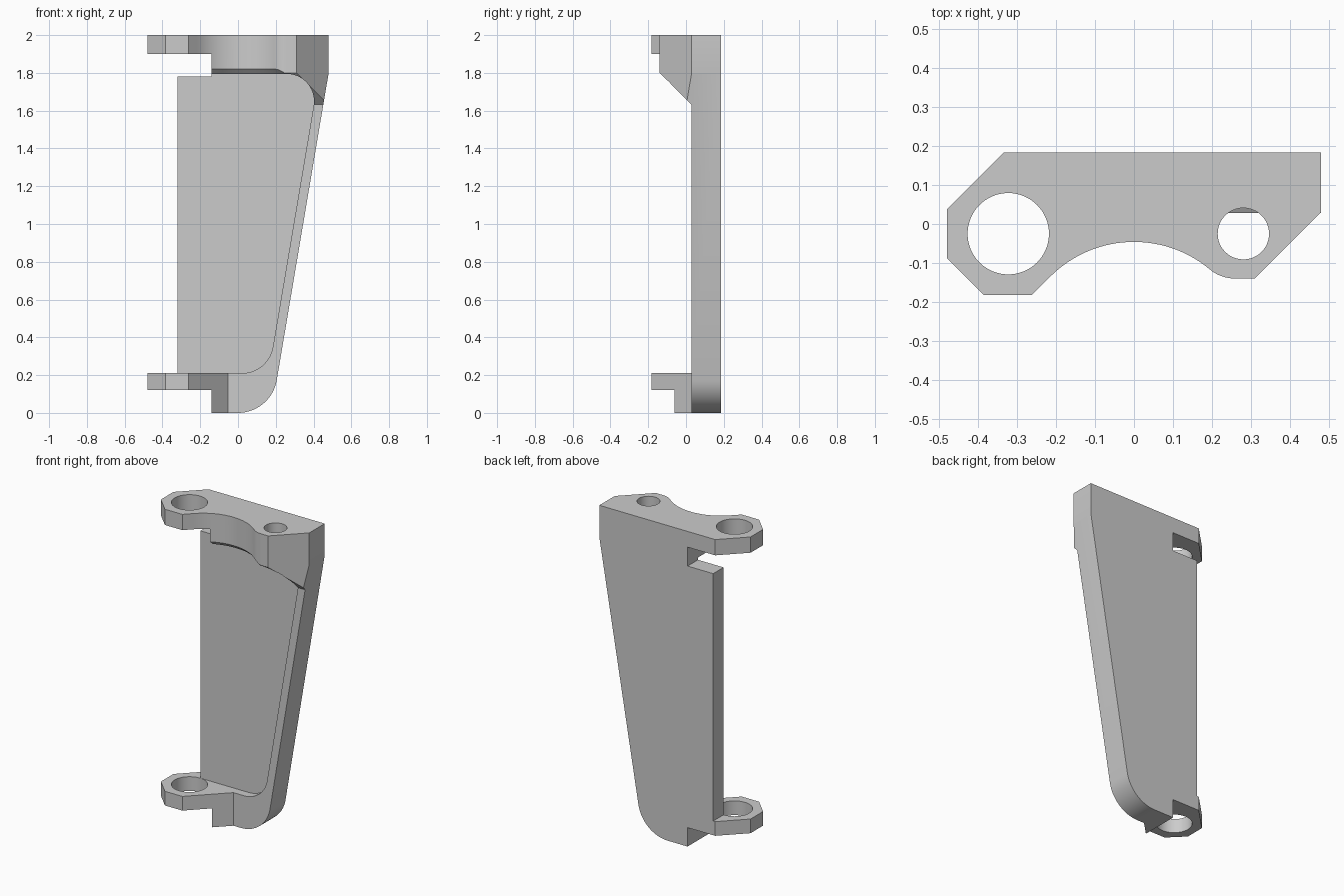
import bpy, bmesh, math
from mathutils import Vector

if "Cube" in bpy.data.objects:
    bpy.data.objects.remove(bpy.data.objects["Cube"])


def prism(name, pts, axis, lo, hi):
    """Extrude a 2D outline along an axis: x -> (y,z), y -> (x,z), z -> (x,y)."""
    place = {'x': lambda p: (lo, p[0], p[1]), 'y': lambda p: (p[0], lo, p[1]),
             'z': lambda p: (p[0], p[1], lo)}[axis]
    bm = bmesh.new()
    face = bm.faces.new([bm.verts.new(place(p)) for p in pts])
    ext = bmesh.ops.extrude_face_region(bm, geom=[face])
    move = Vector([(hi - lo) * (axis == a) for a in 'xyz'])
    bmesh.ops.translate(bm, vec=move, verts=[v for v in ext['geom'] if isinstance(v, bmesh.types.BMVert)])
    bmesh.ops.recalc_face_normals(bm, faces=bm.faces[:])
    return finish(name, bm)


def cone(name, x, y, r_lo, r_hi, lo, hi, seg=64):
    bm = bmesh.new()
    bmesh.ops.create_cone(bm, cap_ends=True, segments=seg, radius1=r_lo, radius2=r_hi, depth=hi - lo)
    bmesh.ops.translate(bm, vec=(x, y, (lo + hi) / 2), verts=bm.verts)
    return finish(name, bm)


def finish(name, bm):
    me = bpy.data.meshes.new(name)
    bm.to_mesh(me)
    bm.free()
    ob = bpy.data.objects.new(name, me)
    bpy.context.collection.objects.link(ob)
    return ob


def boolean(target, tool, op):
    mod = target.modifiers.new(op, 'BOOLEAN')
    mod.operation, mod.object, mod.solver = op, tool, 'EXACT'
    bpy.ops.object.select_all(action='DESELECT')
    bpy.context.view_layer.objects.active = target
    target.select_set(True)
    bpy.ops.object.modifier_apply(modifier=mod.name)
    bpy.data.objects.remove(tool)


def arc(cx, cy, r, a0, a1, n):
    return [(cx + r * math.cos(math.radians(a0 + (a1 - a0) * i / n)),
             cy + r * math.sin(math.radians(a0 + (a1 - a0) * i / n))) for i in range(n + 1)]


def fillet(prev, corner, nxt, r, n=14):
    """Points of a round that replaces a sharp corner."""
    c = Vector(corner)
    u, v = (Vector(prev) - c).normalized(), (Vector(nxt) - c).normalized()
    half = u.angle(v) / 2
    mid = c + (u + v).normalized() * (r / math.sin(half))
    t = r / math.tan(half)
    s, e = c + u * t - mid, c + v * t - mid
    sweep = s.angle(e)
    return [tuple(mid + (s * math.sin(sweep * (1 - i / n)) + e * math.sin(sweep * i / n)) / math.sin(sweep))
            for i in range(n + 1)]


BACK = 0.184
WEB_FRONT = 0.08
ARC_Y, ARC_R = -0.35, 0.304


def edge_x(z):
    """Slanted right edge of the bracket."""
    return 0.48 - 0.169 * (1.8 - z)


# lug end shared by both plans
lug = [(-0.218, 0.30), (-0.48, 0.038), (-0.48, -0.088), (-0.385, -0.183), (-0.263, -0.183)]

# upper plan: lug, scooped front, small boss and diagonal corner
top_plan = lug + arc(0, ARC_Y, ARC_R, 135, 50.1, 28) + arc(0.259, -0.04, 0.10, 230.1, 270, 10)[1:] \
    + [(0.31, -0.14), (0.55, 0.10), (0.55, 0.30)]
bracket = prism("bracket", top_plan, 'z', 1.55, 2.1)

# lower plan: lug running diagonally into the plate
boolean(bracket, prism("lower_lug", lug + [(0.0, 0.08), (0.0, 0.30)], 'z', -0.1, 0.3), 'UNION')

# plate slab behind
slab = [(-0.33, 0.028), (0.6, 0.028), (0.6, 0.25), (-0.33, 0.25)]
boolean(bracket, prism("plate", slab, 'z', -0.15, 2.15), 'UNION')

# trim everything to the front silhouette
outline = [(0.48, 2), (0.48, 1.8)] \
    + fillet((0.48, 1.8), (edge_x(0), 0), (-0.14, 0), 0.208) \
    + [(-0.14, 0), (-0.14, 0.12), (-0.5, 0.12), (-0.5, 0.21), (-0.32, 0.21), (-0.32, 1.78),
       (-0.14, 1.78), (-0.14, 1.9), (-0.5, 1.9), (-0.5, 2)]
boolean(bracket, prism("silhouette", outline, 'y', -0.3, BACK), 'INTERSECT')

# sloping underside of the upper block
wedge = [(0.028, 1.632), (-0.3, 1.96), (-0.3, 1.5), (0.028, 1.5)]
boolean(bracket, prism("underside_cut", wedge, 'x', -0.6, 0.6), 'DIFFERENCE')

# recessed pocket leaving a web and a rim along the slanted edge
low, high = (edge_x(0.21) - 0.05, 0.21), (edge_x(1.795) - 0.05, 1.795)
pocket = [(-0.6, 0.21)] + fillet((-0.6, 0.21), low, high, 0.166) \
    + fillet(low, high, (-0.6, 1.795), 0.145) + [(-0.6, 1.795)]
boolean(bracket, prism("pocket_cut", pocket, 'y', -0.4, WEB_FRONT), 'DIFFERENCE')

# bevel below the scooped front, then the pin holes
boolean(bracket, cone("scoop_bevel", 0, ARC_Y, ARC_R + 0.04, ARC_R - 0.04, 1.78, 1.86), 'DIFFERENCE')
for lo, hi in ((0.05, 0.3), (1.85, 2.1)):
    boolean(bracket, cone("large_hole", -0.323, -0.025, 0.1045, 0.1045, lo, hi), 'DIFFERENCE')
boolean(bracket, cone("small_hole", 0.281, -0.025, 0.066, 0.066, 1.65, 2.2, 48), 'DIFFERENCE')

bpy.ops.object.select_all(action='DESELECT')
bracket.select_set(True)
bpy.context.view_layer.objects.active = bracket
bpy.ops.object.shade_smooth_by_angle(angle=math.radians(25))
